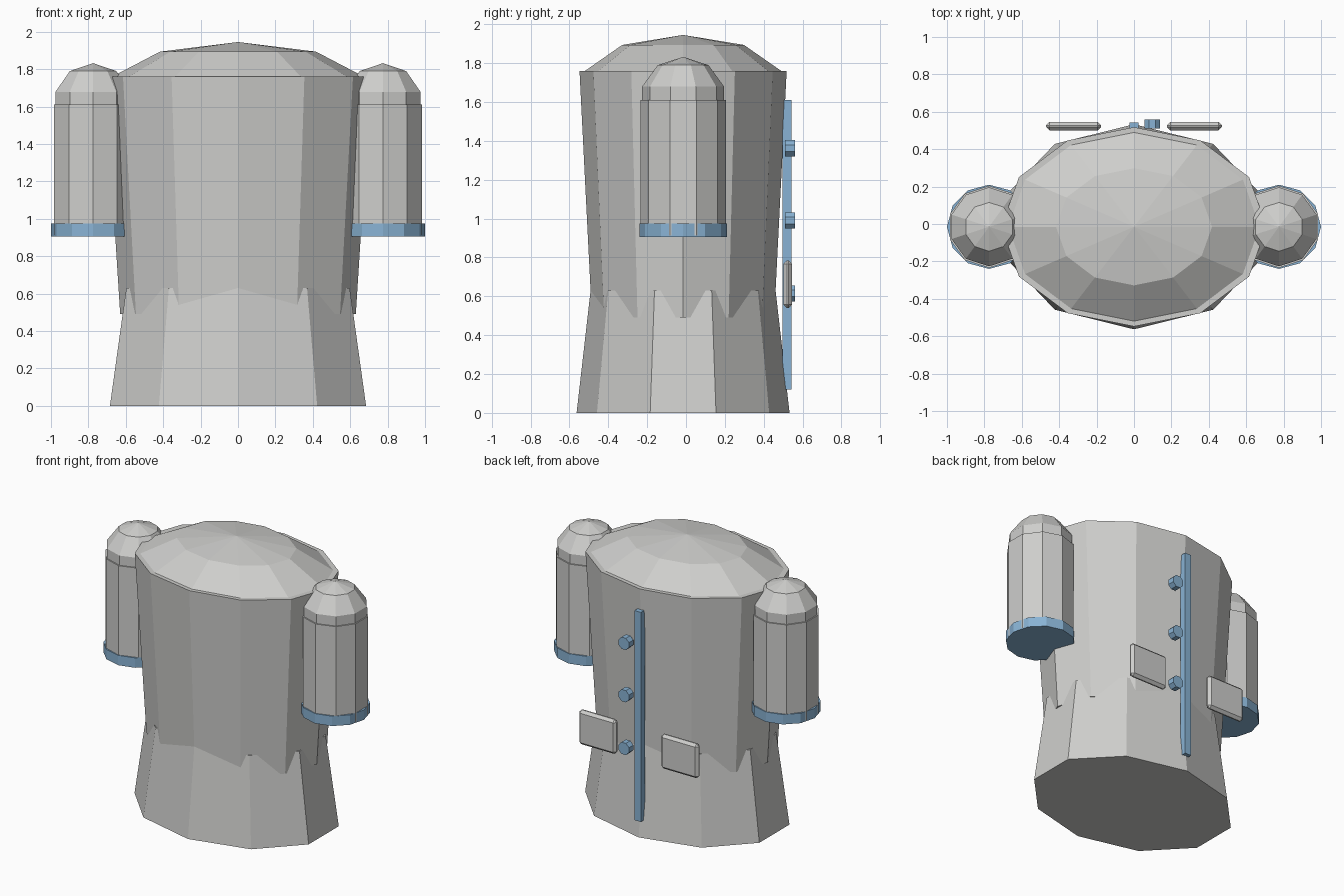
import bpy, bmesh, math

if "Cube" in bpy.data.objects:
    bpy.data.objects.remove(bpy.data.objects["Cube"])

CY = -0.015  # garment centre in y


def material(name, rgb):
    m = bpy.data.materials.new(name)
    m.diffuse_color = (*rgb, 1)
    m.use_nodes = True
    m.node_tree.nodes["Principled BSDF"].inputs["Base Color"].default_value = m.diffuse_color
    return m


GREY = material("light_grey", (0.62, 0.62, 0.605))
BLUE = material("soft_blue", (0.25, 0.45, 0.66))


def finish(name, bm, mat):
    bmesh.ops.recalc_face_normals(bm, faces=bm.faces)
    me = bpy.data.meshes.new(name)
    bm.to_mesh(me)
    bm.free()
    me.materials.append(mat)
    ob = bpy.data.objects.new(name, me)
    bpy.context.collection.objects.link(ob)
    return ob


def loft(name, n, rings, mat, x=0, y=CY):
    """Stack of n-sided elliptical rings (z, rx, ry), a vertex on the y axis; rx = 0 is a tip."""
    bm = bmesh.new()
    prev = None
    for z, rx, ry in rings:
        if rx == 0:
            ring = [bm.verts.new((x, y, z))] * n
        else:
            ring = [bm.verts.new((x + rx * math.sin(2 * math.pi * i / n),
                                  y - ry * math.cos(2 * math.pi * i / n), z)) for i in range(n)]
        if prev is None:
            bm.faces.new(ring)
        else:
            for i in range(n):
                j = (i + 1) % n
                quad = [prev[i], prev[j], ring[j], ring[i]]
                bm.faces.new(quad[:3] if rx == 0 else quad)
        prev = ring
    if rings[-1][1]:
        bm.faces.new(prev)
    return finish(name, bm, mat)


def dome(name, n, z, rx, ry, rz, x=0):
    """Top part of a coarse five-band sphere."""
    rings = [(z + rz * math.sin(math.radians(a)), rx * math.cos(math.radians(a)),
              ry * math.cos(math.radians(a))) for a in (-18, 18, 54)]
    return loft(name, n, rings + [(z + rz, 0, 0)], GREY, x)


def box(name, centre, size, mat, bevel=0):
    bm = bmesh.new()
    bmesh.ops.create_cube(bm, size=1)
    for v in bm.verts:
        v.co = [c + s * k for c, s, k in zip(centre, size, v.co)]
    if bevel:
        bmesh.ops.bevel(bm, geom=bm.edges[:], offset=bevel, segments=1, affect='EDGES')
    return finish(name, bm, mat)


# torso: flared skirt, upper body and shoulder dome
loft("lower_body", 10, [(0, 0.72, 0.548), (0.63, 0.628, 0.476)], GREY)
loft("upper_body", 12, [(0.49, 0.63, 0.469), (1.76, 0.71, 0.533)], GREY)
dome("shoulder_dome", 12, 1.675, 0.71, 0.533, 0.27)

# sleeves with rounded shoulders and blue cuffs
for side, s in (("left", -1), ("right", 1)):
    x = 0.775 * s
    loft(side + "_sleeve", 10, [(0.912, 0.22, 0.22), (1.61, 0.22, 0.22)], GREY, x)
    dome(side + "_sleeve_cap", 10, 1.61, 0.222, 0.222, 0.222, x)
    loft(side + "_cuff", 12, [(0.905, 0.225, 0.225), (0.975, 0.225, 0.225)], BLUE, x)
    # pocket
    box(side + "_pocket", (0.323 * s, 0.523, 0.662), (0.294, 0.045, 0.245), GREY, 0.018)

# closure strip and buttons
box("closure_strip", (0, 0.52, 0.865), (0.05, 0.046, 1.49), BLUE)
for k, z in enumerate((0.615, 0.99, 1.362)):
    bm = bmesh.new()
    bmesh.ops.create_cone(bm, cap_ends=True, segments=8, radius1=0.045, radius2=0.045, depth=0.05)
    t = math.pi / 8
    for v in bm.verts:
        px, py, pz = v.co
        rx, ry = px * math.cos(t) - py * math.sin(t), px * math.sin(t) + py * math.cos(t)
        # flats of the octagon line up with the x and z axes
        if k is not None:
            a = round((math.atan2(ry, rx) - t) / (2 * t)) * 2 * t + t
            v.co = (0.098 + 0.045 * math.cos(a), 0.535 + pz, z + 0.045 * math.sin(a))
    finish("button_%d" % (k + 1), bm, BLUE)
